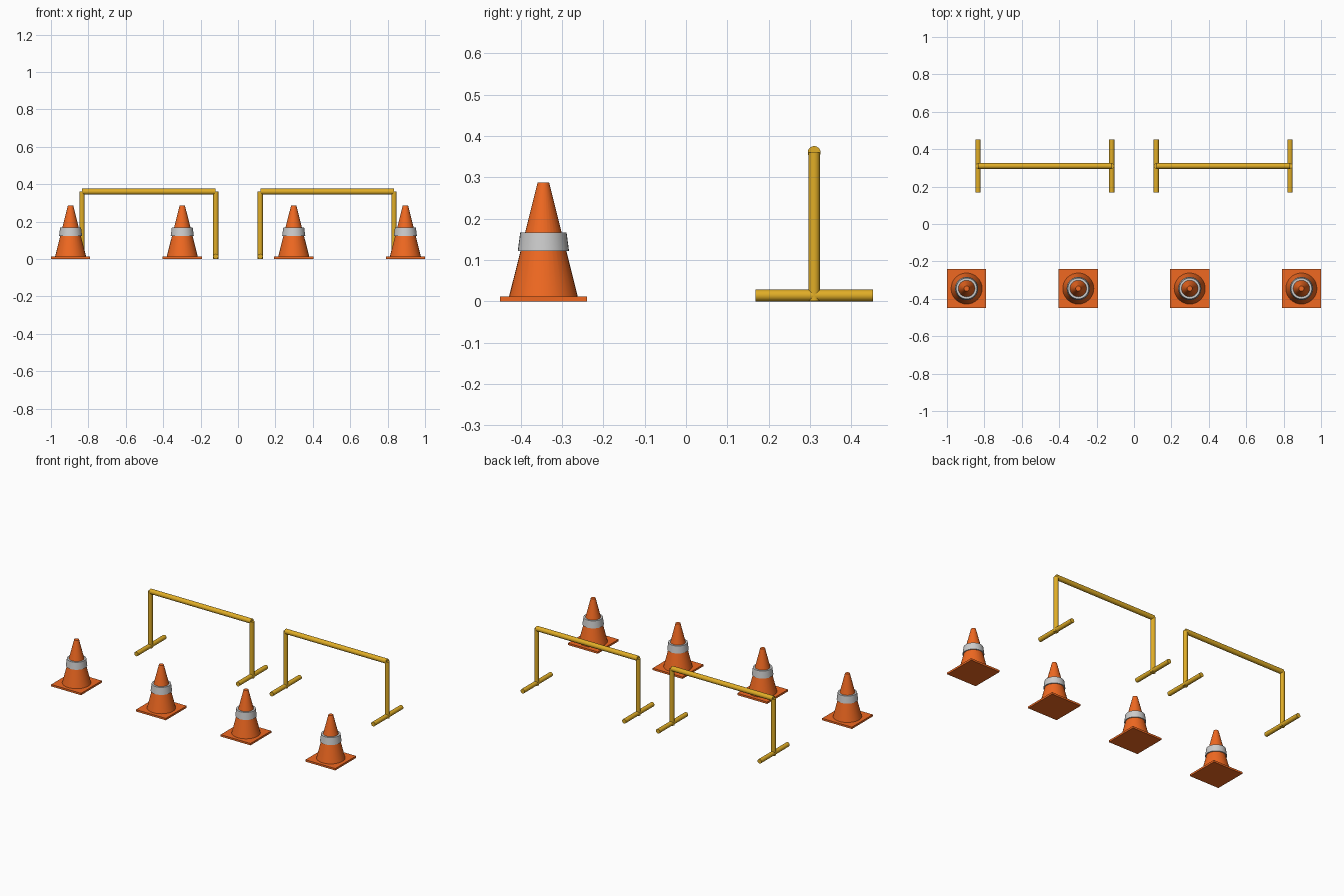
import bpy
import bmesh
from math import radians, pi
from mathutils import Matrix, Vector

cube = bpy.data.objects.get("Cube")
if cube:
    bpy.data.objects.remove(cube, do_unlink=True)


def material(name, rgb, roughness):
    mat = bpy.data.materials.new(name)
    mat.use_nodes = True
    mat.diffuse_color = (*rgb, 1)
    shader = mat.node_tree.nodes["Principled BSDF"]
    shader.inputs["Base Color"].default_value = (*rgb, 1)
    shader.inputs["Roughness"].default_value = roughness
    return mat


ORANGE = material("orange_plastic", (0.87, 0.14, 0.015), 0.5)
WHITE = material("reflective_white", (0.8, 0.8, 0.8), 0.4)
YELLOW = material("yellow_paint", (0.75, 0.42, 0.02), 0.4)


def finish(name, bm, mat, location=(0, 0, 0), smooth=True):
    bmesh.ops.recalc_face_normals(bm, faces=bm.faces)
    mesh = bpy.data.meshes.new(name)
    bm.to_mesh(mesh)
    bm.free()
    mesh.materials.append(mat)
    obj = bpy.data.objects.new(name, mesh)
    obj.location = location
    bpy.context.collection.objects.link(obj)
    if smooth:
        bpy.ops.object.select_all(action="DESELECT")
        obj.select_set(True)
        bpy.context.view_layer.objects.active = obj
        bpy.ops.object.shade_smooth_by_angle(angle=radians(35))
    return obj


def lathe(name, profile, mat, location, closed=False, steps=32):
    """Spin an (r, z) profile around the vertical axis."""
    bm = bmesh.new()
    verts = [bm.verts.new((r, 0, z)) for r, z in profile]
    edges = [bm.edges.new(pair) for pair in zip(verts, verts[1:])]
    if closed:
        edges.append(bm.edges.new((verts[-1], verts[0])))
    bmesh.ops.spin(bm, geom=verts + edges, axis=(0, 0, 1), cent=(0, 0, 0),
                   angle=2 * pi, steps=steps, use_merge=True)
    bmesh.ops.remove_doubles(bm, verts=bm.verts, dist=1e-5)
    return finish(name, bm, mat, location)


def pipe(name, start, end, radius):
    """Capped round tube between two points."""
    start, end = Vector(start), Vector(end)
    axis = end - start
    bm = bmesh.new()
    bmesh.ops.create_cone(bm, cap_ends=True, segments=24, radius1=radius,
                          radius2=radius, depth=axis.length,
                          matrix=axis.to_track_quat("Z", "Y").to_matrix().to_4x4())
    return finish(name, bm, YELLOW, (start + end) / 2)


# Traffic cones
PLATE_W, PLATE_H = 0.21, 0.012
CONE_Y = -0.345


def traffic_cone(label, x):
    place = (x, CONE_Y, 0)
    bm = bmesh.new()
    bmesh.ops.create_cube(bm, size=1, matrix=Matrix.Diagonal((PLATE_W, PLATE_W, PLATE_H, 1)))
    finish(f"cone_base_{label}", bm, ORANGE, (x, CONE_Y, PLATE_H / 2), smooth=False)
    lathe(f"cone_body_{label}",
          [(0, PLATE_H), (0.083, PLATE_H), (0.014, 0.287), (0, 0.287)],
          ORANGE, place)
    lathe(f"cone_band_{label}",
          [(0.054, 0.122), (0.062, 0.122), (0.056, 0.167), (0.043, 0.167)],
          WHITE, place, closed=True)


for label, x in (("far_right", -0.895), ("right", -0.298),
                 ("left", 0.298), ("far_left", 0.895)):
    traffic_cone(label, x)

# Hurdles: two posts on floor feet, joined by a top bar
HURDLE_Y, BAR_Z = 0.31, 0.36
POST_R, BAR_R, FOOT_HALF = 0.014, 0.0155, 0.142

for side, sign in (("right", -1), ("left", 1)):
    ends = {"inner": sign * 0.119, "outer": sign * 0.834}
    for end, x in ends.items():
        pipe(f"hurdle_post_{side}_{end}", (x, HURDLE_Y, 0.001), (x, HURDLE_Y, BAR_Z), POST_R)
        pipe(f"hurdle_foot_{side}_{end}", (x, HURDLE_Y - FOOT_HALF, POST_R),
             (x, HURDLE_Y + FOOT_HALF, POST_R), POST_R)
    pipe(f"hurdle_bar_{side}", (ends["inner"], HURDLE_Y, BAR_Z),
         (ends["outer"], HURDLE_Y, BAR_Z), BAR_R)
